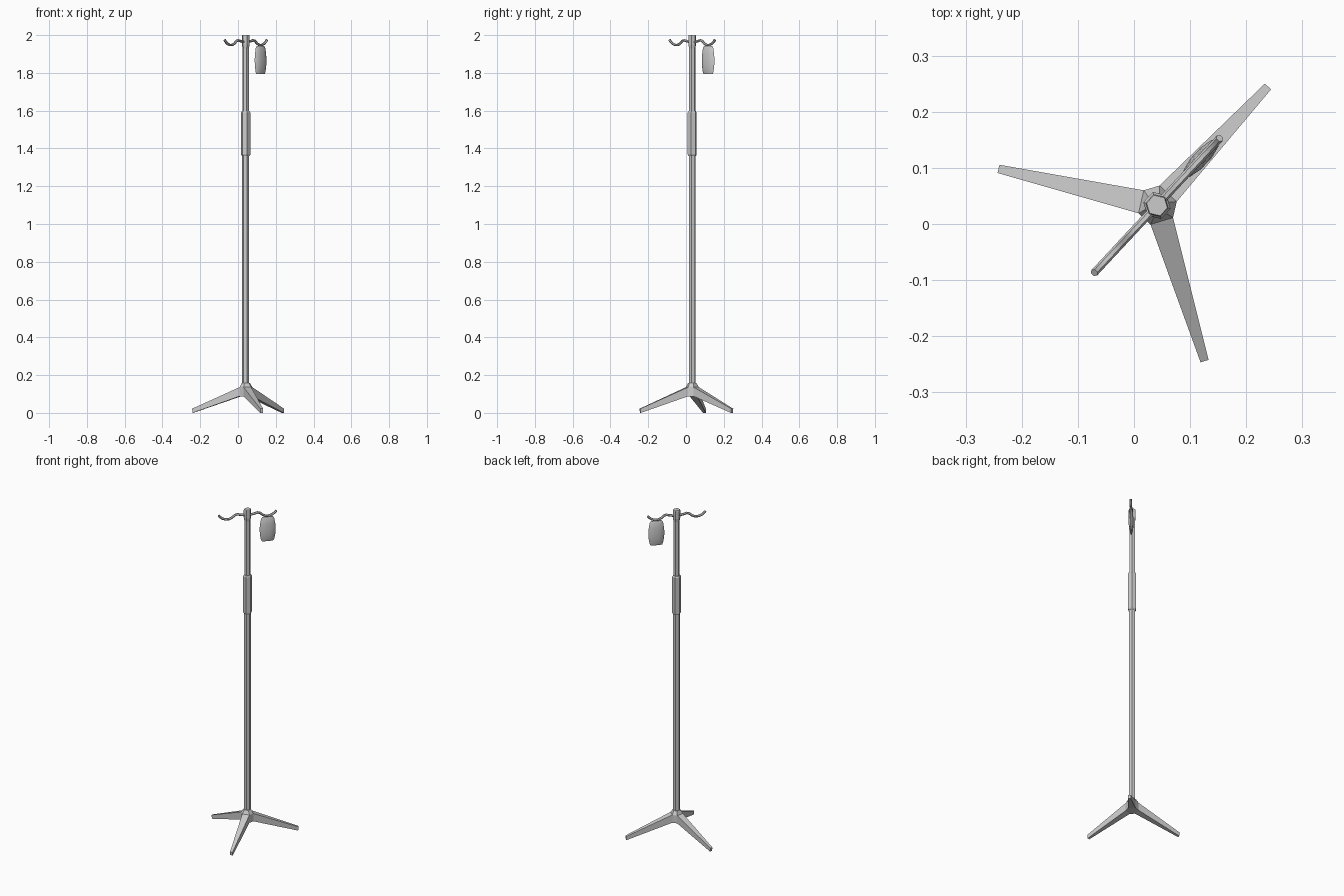
import bpy, bmesh, math
from mathutils import Vector

if "Cube" in bpy.data.objects:
    bpy.data.objects.remove(bpy.data.objects["Cube"])

CX, CY = 0.041, 0.033            # pole axis
A0 = math.radians(47)            # direction of hook bar and first leg


def at(r, t, z, ang=A0):
    """Point r along a direction, t across it, at height z."""
    c, s = math.cos(ang), math.sin(ang)
    return Vector((CX + r * c - t * s, CY + r * s + t * c, z))


def loft(name, rings, smooth=None):
    """Join closed rings of points and cap both ends."""
    bm = bmesh.new()
    rows = [[bm.verts.new(p) for p in ring] for ring in rings]
    for a, b in zip(rows, rows[1:]):
        for i in range(len(a)):
            j = (i + 1) % len(a)
            bm.faces.new((a[i], a[j], b[j], b[i]))
    bm.faces.new(rows[0][::-1])
    bm.faces.new(rows[-1])
    return finish(name, bm, smooth)


def finish(name, bm, smooth=None):
    bmesh.ops.recalc_face_normals(bm, faces=bm.faces)
    me = bpy.data.meshes.new(name)
    bm.to_mesh(me)
    bm.free()
    ob = bpy.data.objects.new(name, me)
    bpy.context.collection.objects.link(ob)
    if smooth:
        bpy.ops.object.select_all(action='DESELECT')
        ob.select_set(True)
        bpy.context.view_layer.objects.active = ob
        bpy.ops.object.shade_smooth_by_angle(angle=math.radians(smooth))
    return ob


def hex_post(name, profile):
    return loft(name, [[at(r, 0, z, A0 + k * math.pi / 3) for k in range(6)]
                       for r, z in profile])


# Pole, height sleeve and top collar
hex_post("lower_pole", [(0.019, 0.14), (0.019, 1.37)])
hex_post("upper_pole", [(0.0175, 1.58), (0.0175, 1.93), (0.021, 1.95), (0.021, 1.995), (0.019, 2.0)])
hex_post("height_sleeve", [(0.020, 1.36), (0.025, 1.367), (0.025, 1.59), (0.020, 1.597)])

# Tripod base: hub with three tapered legs in one mesh
bm = bmesh.new()
top, low, cap = [], [], []
for k in range(3):
    ang = A0 + k * math.tau / 3
    roots, ends = [], []
    for s in (-1, 1):
        u = bm.verts.new(at(0.029, s * 0.021, 0.136, ang))
        d = bm.verts.new(at(0.029, s * 0.021, 0.088, ang))
        top.append(u)
        low.append(d)
        cap.append(bm.verts.new(at(0.019, s * 0.012, 0.158, ang)))
        roots.append((u, d))
        ends.append((bm.verts.new(at(0.290, s * 0.0075, 0.022, ang)),
                     bm.verts.new(at(0.287, s * 0.0075, 0.0, ang))))
    (u0, d0), (u1, d1) = roots
    (a0, b0), (a1, b1) = ends
    for f in ((u0, a0, a1, u1), (d0, d1, b1, b0), (u0, d0, b0, a0),
              (u1, a1, b1, d1), (a0, b0, b1, a1)):
        bm.faces.new(f)
for i in range(6):
    j = (i + 1) % 6
    bm.faces.new((top[i], top[j], cap[j], cap[i]))
    if i % 2:
        bm.faces.new((low[i], low[j], top[j], top[i]))
bm.faces.new(cap)
bm.faces.new(low[::-1])
finish("tripod_base", bm)

# Hook bar: one wavy tube through the pole
half = [(0.018, 1.964), (0.040, 1.968), (0.058, 1.973), (0.072, 1.969), (0.088, 1.955),
        (0.105, 1.948), (0.125, 1.948), (0.143, 1.955), (0.156, 1.965), (0.164, 1.975)]
path = [(-r, z) for r, z in reversed(half)] + half
rings = []
for i, (r, z) in enumerate(path):
    p, q = path[max(i - 1, 0)], path[min(i + 1, len(path) - 1)]
    d = Vector((q[0] - p[0], q[1] - p[1])).normalized()
    ring = []
    for k in range(6):
        t = k * math.tau / 6
        n = 0.007 * math.sin(t)
        ring.append(at(r - d.y * n, 0.007 * math.cos(t), z + d.x * n))
    rings.append(ring)
loft("hook_bar", rings, 50)

# Fluid bag: flat barrel with a lens-shaped section
bag = [(0.030, 0.004, 1.942), (0.038, 0.009, 1.930), (0.043, 0.012, 1.90), (0.046, 0.014, 1.87),
       (0.044, 0.013, 1.835), (0.039, 0.010, 1.808), (0.034, 0.006, 1.794)]
loft("fluid_bag", [[at(0.115 + w * math.cos(k * math.tau / 10), t * math.sin(k * math.tau / 10), z)
                    for k in range(10)] for w, t, z in bag], 45)
